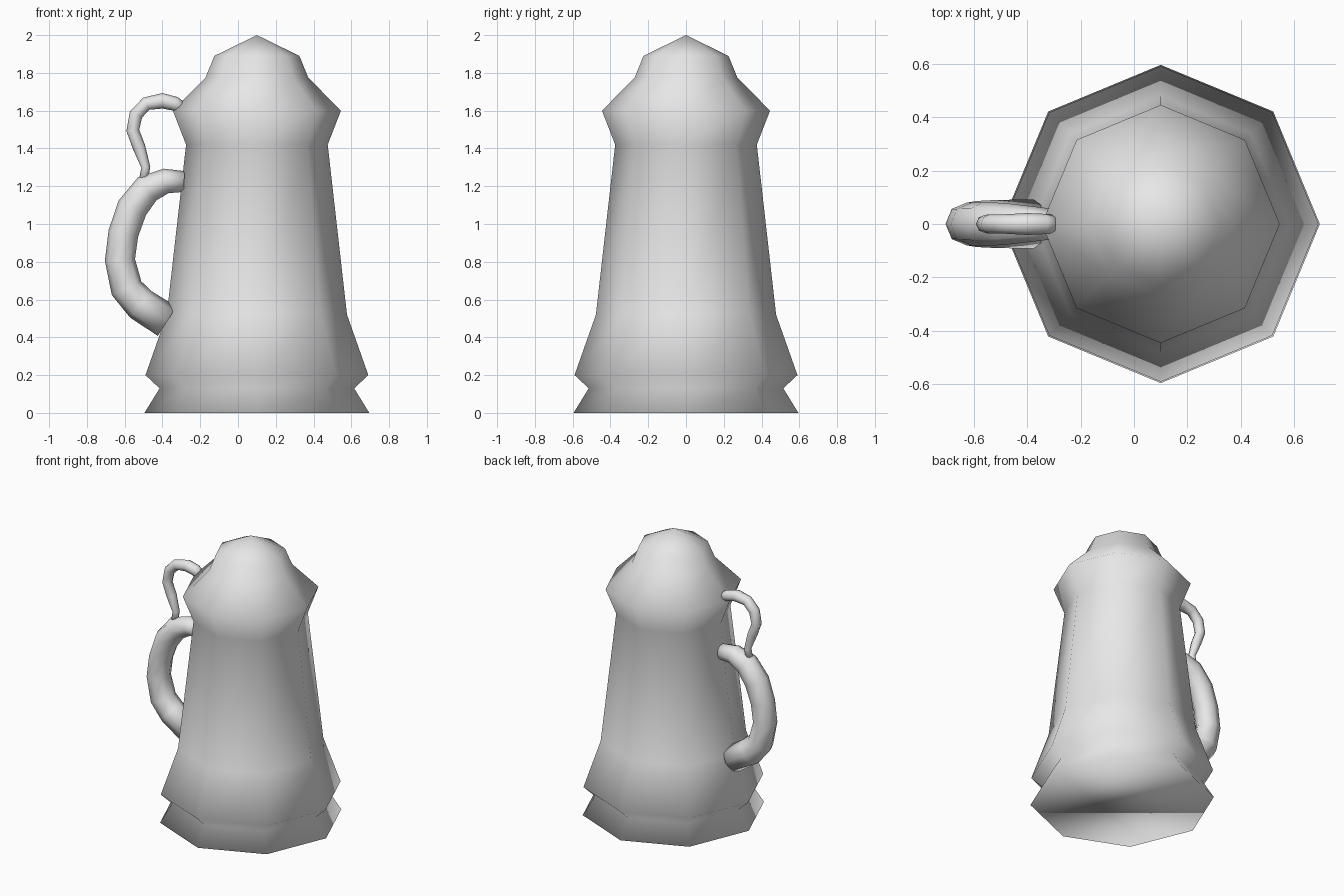
import bpy, bmesh, math
from mathutils import Vector

if "Cube" in bpy.data.objects:
    bpy.data.objects.remove(bpy.data.objects["Cube"])

SIDES = 8
grey = bpy.data.materials.new("plain grey")
grey.diffuse_color = (0.8, 0.8, 0.8, 1)
grey.use_nodes = True
grey.node_tree.nodes["Principled BSDF"].inputs["Base Color"].default_value = grey.diffuse_color


def skin_rings(name, rings, tip=None):
    """Join equal rings of points into one closed, smooth skin."""
    bm = bmesh.new()
    loops = [[bm.verts.new(p) for p in ring] for ring in rings]
    for a, b in zip(loops, loops[1:]):
        for i in range(SIDES):
            j = (i + 1) % SIDES
            bm.faces.new((a[i], a[j], b[j], b[i]))
    bm.faces.new(loops[0][::-1])
    if tip:
        top = bm.verts.new(tip)
        for i in range(SIDES):
            bm.faces.new((loops[-1][i], loops[-1][(i + 1) % SIDES], top))
    else:
        bm.faces.new(loops[-1])
    bmesh.ops.recalc_face_normals(bm, faces=bm.faces)
    for f in bm.faces:
        f.smooth = True
    mesh = bpy.data.meshes.new(name)
    bm.to_mesh(mesh)
    bm.free()
    mesh.materials.append(grey)
    obj = bpy.data.objects.new(name, mesh)
    bpy.context.collection.objects.link(obj)
    return obj


def tube(name, path):
    """Tapered tube along (x, z, radius) points in the y = 0 plane."""
    pts = [Vector((x, 0, z)) for x, z, r in path]
    rings = []
    for k, (x, z, r) in enumerate(path):
        t = (pts[min(k + 1, len(pts) - 1)] - pts[max(k - 1, 0)]).normalized()
        side = Vector((t.z, 0, -t.x))
        ring = []
        for i in range(SIDES):
            a = i * math.tau / SIDES
            ring.append(pts[k] + r * (math.cos(a) * side
                                      + math.sin(a) * Vector((0, 1, 0))))
        rings.append(ring)
    return skin_rings(name, rings)


# Eight-sided body with flared foot, tapered wall and domed lid
CENTRE_X = 0.1
profile = [(0.595, 0), (0.515, 0.13), (0.59, 0.2), (0.477, 0.52),
           (0.375, 1.42), (0.445, 1.6), (0.272, 1.775), (0.225, 1.89)]
body_rings = [[(CENTRE_X + r * math.cos(i * math.tau / SIDES),
                r * math.sin(i * math.tau / SIDES), z)
               for i in range(SIDES)] for r, z in profile]
skin_rings("body_and_lid", body_rings, tip=(CENTRE_X, 0, 2.0))

# Main handle, thicker towards the bottom
tube("handle", [(-0.285, 1.225, 0.055), (-0.38, 1.228, 0.066),
                (-0.48, 1.187, 0.078), (-0.56, 1.085, 0.082),
                (-0.607, 0.95, 0.08), (-0.625, 0.81, 0.08),
                (-0.59, 0.66, 0.086), (-0.515, 0.575, 0.09),
                (-0.375, 0.485, 0.092)])

# Thin curled lever from the lid down to the handle
tube("lid_lever", [(-0.295, 1.612, 0.034), (-0.335, 1.637, 0.038),
                   (-0.4, 1.652, 0.041), (-0.485, 1.637, 0.036),
                   (-0.54, 1.58, 0.036), (-0.557, 1.495, 0.034),
                   (-0.525, 1.41, 0.034), (-0.488, 1.3, 0.024),
                   (-0.502, 1.225, 0.024)])
